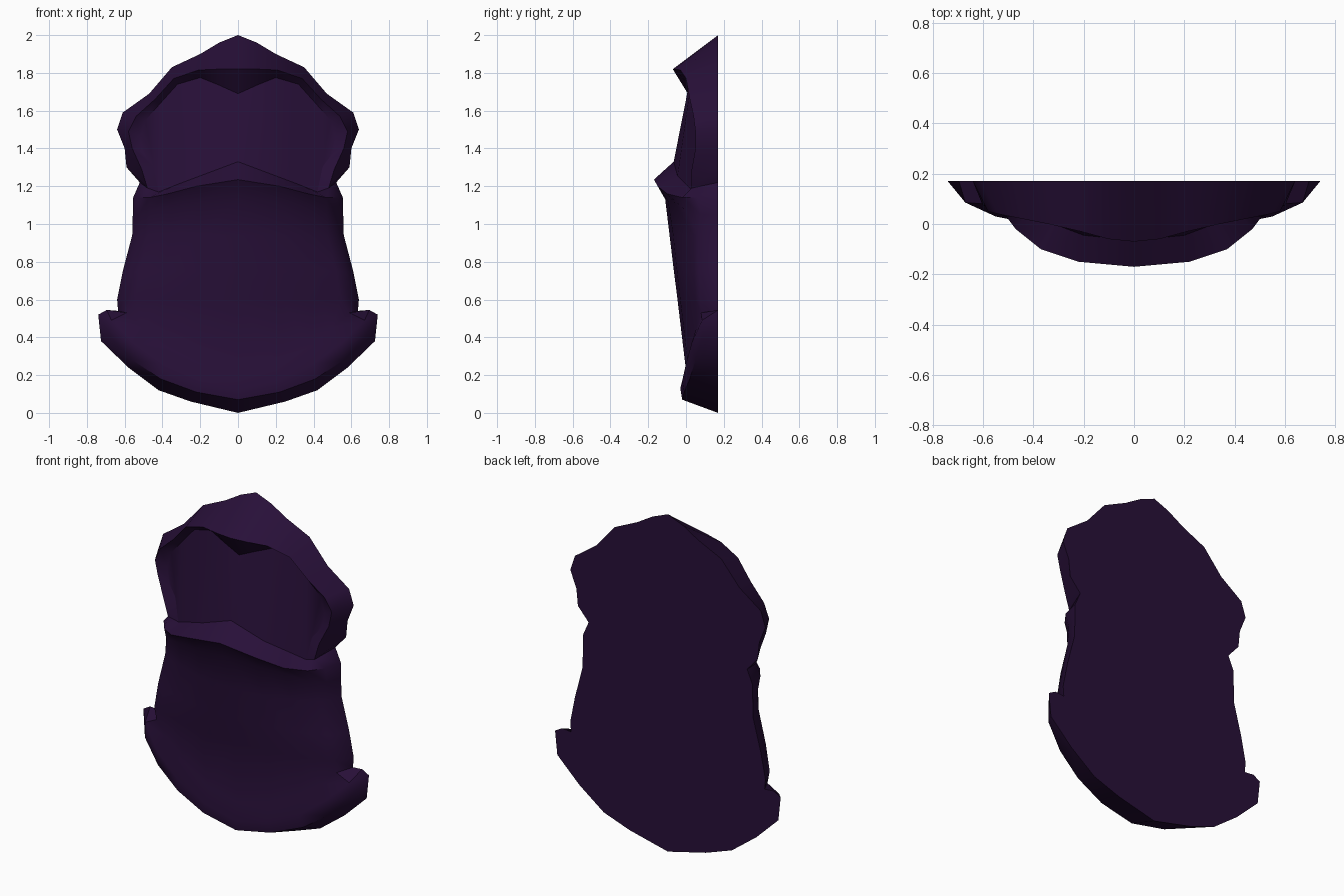
import bpy
import bmesh
import math

cube = bpy.data.objects.get("Cube")
if cube:
    bpy.data.objects.remove(cube, do_unlink=True)

BACK = 0.17  # depth of the flat back

purple = bpy.data.materials.new("dark purple")
purple.use_nodes = True
colour = (0.021, 0.005, 0.04, 1)
purple.diffuse_color = colour
bsdf = next(n for n in purple.node_tree.nodes if n.type == "BSDF_PRINCIPLED")
bsdf.inputs["Base Color"].default_value = colour
bsdf.inputs["Roughness"].default_value = 0.8


def strip(bm, a, b):
    """Join two half-lines with faces on both sides of the centre."""
    for side in (1, -1):
        for i in range(len(a) - 1):
            ring = []
            for x, y, z in (a[i], a[i + 1], b[i + 1], b[i]):
                p = (x * side, y, z)
                if p not in ring:
                    ring.append(p)
            if len(ring) > 2:
                bm.faces.new([bm.verts.new(p) for p in ring])


def panel_row(z, width, front, side):
    """Curved cross-section of the lower panel, ending on the back plane."""
    row = []
    for f in (0, 0.36, 0.64, 0.85, 0.94):
        row.append((f * width, front + (side - front) * (f / 0.94) ** 2.2, z))
    return row + [(width, BACK, z)]


# Upper rim: outline, ridge and inner edge, from the top centre to the waist
outline = [(x, BACK, z) for x, z in (
    (0, 2), (.1, 1.96), (.2, 1.9), (.35, 1.83), (.47, 1.69),
    (.61, 1.59), (.64, 1.5), (.6, 1.4), (.59, 1.3), (.52, 1.22))]
ridge = [(0, -.07, 1.82), (.1, -.06, 1.82), (.21, -.03, 1.815), (.34, 0, 1.77),
         (.44, .02, 1.66), (.54, .04, 1.57), (.58, .05, 1.49), (.56, .05, 1.4),
         (.51, .03, 1.29), (.48, .03, 1.19)]
inner = [(0, .01, 1.69), (.1, .015, 1.735), (.2, .03, 1.775), (.32, .05, 1.74),
         (.41, .06, 1.64), (.49, .075, 1.55), (.515, .075, 1.46), (.505, .07, 1.38),
         (.44, .055, 1.3), (.42, .04, 1.17)]

# Waist band: top edge, crest and lower edge
band_top = [(0, -.065, 1.33), (.2, -.045, 1.255), (.32, 0, 1.21),
            (.42, .04, 1.17), (.48, .03, 1.19), (.52, BACK, 1.22)]
crest = [(0, -.17, 1.235), (.22, -.15, 1.2), (.37, -.1, 1.16),
         (.47, -.02, 1.14), (.53, .06, 1.14), (.555, BACK, 1.14)]
band_low = [(0, -.11, 1.13), (.2, -.095, 1.12), (.35, -.05, 1.1),
            (.47, 0, 1.07), (.525, .08, 1.05), (.557, BACK, 1.05)]

# Lower rim: panel edge, two crests and the bottom outline
rim_in = [(0, 0, .225), (.2, .01, .26), (.38, .035, .35),
          (.5, .055, .45), (.59, .08, .53), (.635, BACK, .54)]
rim_crest = [(0, -.03, .13), (.2, -.02, .17), (.4, 0, .26),
             (.55, .03, .37), (.67, .085, .49), (.695, BACK, .545)]
rim_low = [(0, -.02, .07), (.22, -.01, .11), (.41, .02, .18),
           (.56, .05, .28), (.67, .085, .4), (.74, BACK, .52)]
bottom = [(x, BACK, z) for x, z in (
    (0, 0), (.25, .06), (.42, .12), (.58, .24), (.725, .38), (.74, .52))]

bm = bmesh.new()
strip(bm, outline, ridge)
strip(bm, ridge, inner)
# Upper panel fans down onto the band
strip(bm, inner, [band_top[min(max(i - 1, 0), 3)] for i in range(len(inner))])

rows = [band_top, crest, band_low,
        panel_row(.94, .56, -.087, .07), panel_row(.75, .61, -.064, .07),
        panel_row(.6, .64, -.045, .075), rim_in, rim_crest, rim_low, bottom]
for upper, lower in zip(rows, rows[1:]):
    strip(bm, upper, lower)

# Weld the halves and close the flat back
bmesh.ops.remove_doubles(bm, verts=bm.verts[:], dist=0.001)
rim = [e for e in bm.edges if e.is_boundary]
bmesh.ops.holes_fill(bm, edges=rim, sides=0)
bmesh.ops.recalc_face_normals(bm, faces=bm.faces[:])

mesh = bpy.data.meshes.new("relief_plate")
bm.to_mesh(mesh)
bm.free()
mesh.materials.append(purple)
plate = bpy.data.objects.new("relief_plate", mesh)
bpy.context.collection.objects.link(plate)

bpy.ops.object.select_all(action="DESELECT")
plate.select_set(True)
bpy.context.view_layer.objects.active = plate
bpy.ops.object.shade_smooth_by_angle(angle=math.radians(45))
